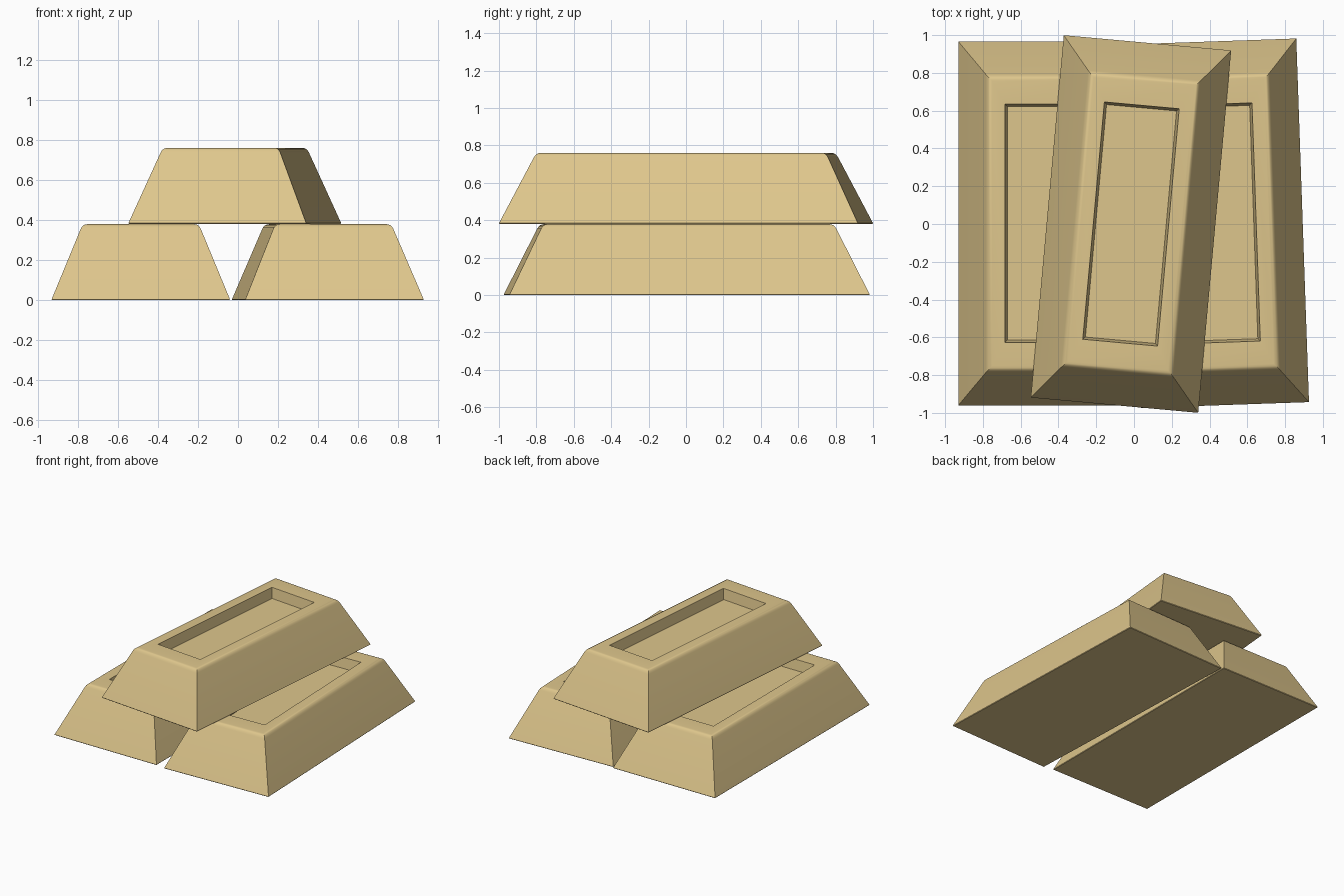
import bpy, bmesh, math

if "Cube" in bpy.data.objects:
    bpy.data.objects.remove(bpy.data.objects["Cube"])

# Single gold colour
gold = bpy.data.materials.new("pale gold")
gold.diffuse_color = (0.73, 0.565, 0.262, 1.0)
gold.use_nodes = True
gold.node_tree.nodes["Principled BSDF"].inputs["Base Color"].default_value = gold.diffuse_color

HW, HL, H = 0.445, 0.963, 0.379      # half width, half length, height of a bar
IN_X, IN_Y = 0.155, 0.185            # taper of the sides at the top
ROUND = 0.024                        # size of the rounded top rim


def bar_rings():
    """Rectangular cross-sections (half width, half length, z) from base to recess floor."""
    rings = [(HW - 0.003, HL - 0.003, 0.0), (HW, HL, 0.004)]
    tx, ty = HW - IN_X, HL - IN_Y
    f = ROUND / H
    low = (tx + IN_X * f, ty + IN_Y * f, H - ROUND)
    top = (tx, ty, H)
    end = (tx - ROUND, ty - ROUND, H)
    steps = 4
    for i in range(steps + 1):       # curved rim
        t = i / steps
        rings.append(tuple((1 - t) ** 2 * a + 2 * t * (1 - t) * b + t * t * c
                           for a, b, c in zip(low, top, end)))
    rings.append((0.199, 0.631, H))             # recess opening
    rings.append((0.186, 0.618, H - 0.08))      # recess floor
    return rings


def make_bar(name, x, y, z, degrees):
    bm = bmesh.new()
    loops = [[bm.verts.new((sx * w, sy * l, h))
              for sx, sy in ((-1, -1), (1, -1), (1, 1), (-1, 1))]
             for w, l, h in bar_rings()]
    for a, b in zip(loops, loops[1:]):
        for i in range(4):
            j = (i + 1) % 4
            bm.faces.new((a[i], a[j], b[j], b[i]))
    bm.faces.new(loops[0][::-1])
    bm.faces.new(loops[-1])
    bmesh.ops.recalc_face_normals(bm, faces=bm.faces)
    mesh = bpy.data.meshes.new(name)
    bm.to_mesh(mesh)
    bm.free()
    mesh.materials.append(gold)
    obj = bpy.data.objects.new(name, mesh)
    bpy.context.collection.objects.link(obj)
    obj.location = (x, y, z)
    obj.rotation_euler.z = math.radians(degrees)
    bpy.ops.object.select_all(action='DESELECT')
    obj.select_set(True)
    bpy.context.view_layer.objects.active = obj
    bpy.ops.object.shade_smooth_by_angle(angle=math.radians(30))


# Two bars on the ground, one stacked across them
make_bar("left_bar", -0.485, 0.003, 0.0, 0)
make_bar("right_bar", 0.448, 0.004, 0.0, 2)
make_bar("top_bar", -0.016, 0.0, 0.381, -5.2)
